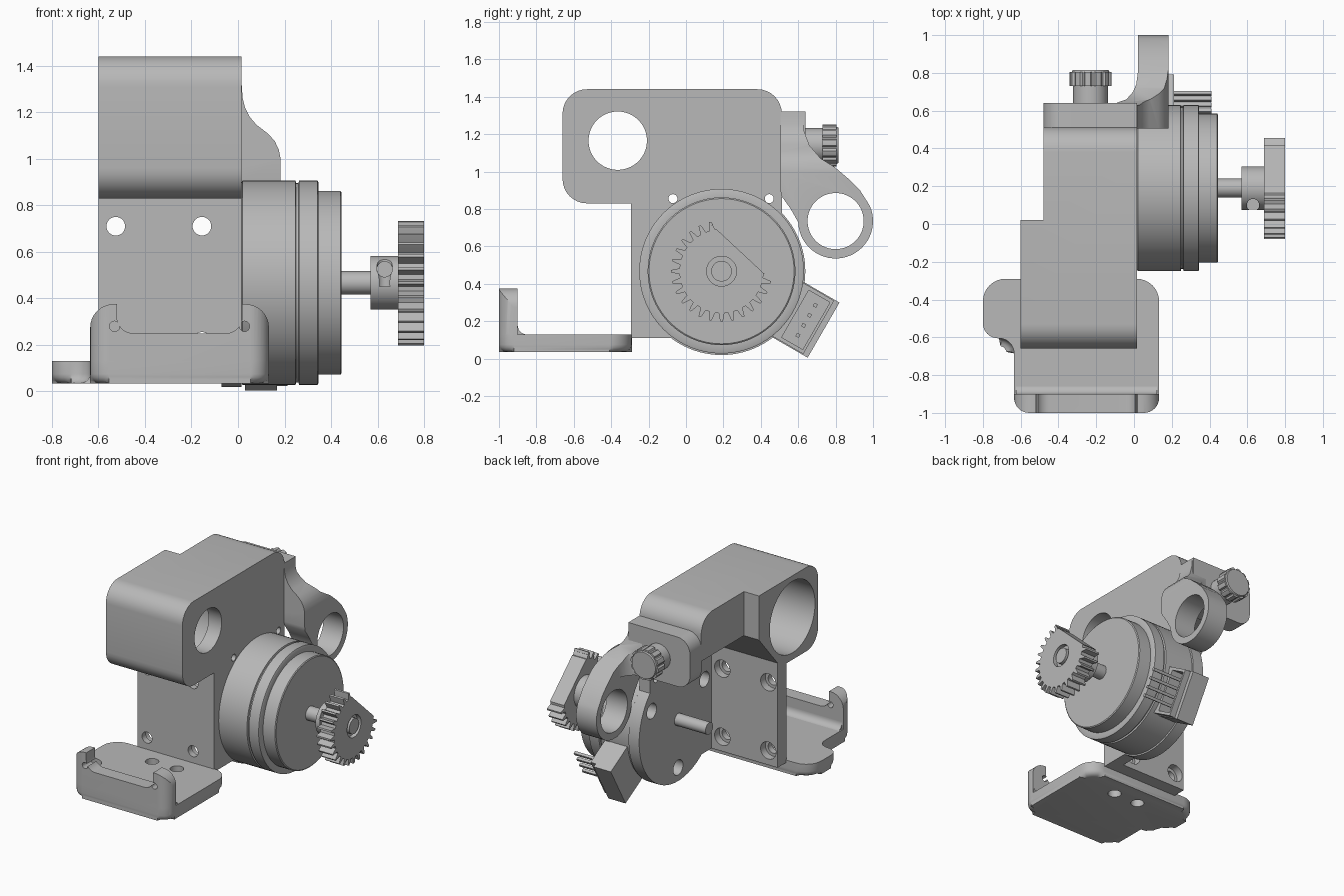
import bpy, bmesh
from math import sin, cos, pi, radians
from mathutils import Vector

old = bpy.data.objects.get("Cube")
if old:
    bpy.data.objects.remove(old, do_unlink=True)

grey = bpy.data.materials.new("machine grey")
grey.use_nodes = True
grey.diffuse_color = (0.48, 0.48, 0.48, 1)
bsdf = next(n for n in grey.node_tree.nodes if n.type == "BSDF_PRINCIPLED")
bsdf.inputs["Base Color"].default_value = (0.48, 0.48, 0.48, 1)
parts = []


def place(axis, a, b, t):
    return {"x": (t, a, b), "y": (a, t, b), "z": (a, b, t)}[axis]


def finish(name, bm):
    bmesh.ops.recalc_face_normals(bm, faces=bm.faces)
    mesh = bpy.data.meshes.new(name)
    bm.to_mesh(mesh)
    bm.free()
    mesh.materials.append(grey)
    obj = bpy.data.objects.new(name, mesh)
    bpy.context.collection.objects.link(obj)
    parts.append(obj)
    return obj


def prism(name, axis, pts, lo, hi, bottom_bevel=0):
    """Extrude a 2D outline along an axis."""
    bm = bmesh.new()
    ends = [[bm.verts.new(place(axis, a, b, t)) for a, b in pts] for t in (lo, hi)]
    n = len(pts)
    base = bm.faces.new(ends[0])
    bm.faces.new(ends[1])
    for i in range(n):
        j = (i + 1) % n
        bm.faces.new((ends[0][i], ends[0][j], ends[1][j], ends[1][i]))
    if bottom_bevel:
        bmesh.ops.bevel(bm, geom=list(base.edges), offset=bottom_bevel,
                        segments=4, profile=0.5, affect="EDGES")
    return finish(name, bm)


def lathe(name, axis, centre, profile, n=64):
    """Revolve (position, radius) pairs around an axis."""
    bm = bmesh.new()
    rings = [[bm.verts.new(place(axis, centre[0] + r * cos(2 * pi * i / n),
                                 centre[1] + r * sin(2 * pi * i / n), t))
              for i in range(n)] for t, r in profile]
    for r0, r1 in zip(rings, rings[1:]):
        for i in range(n):
            j = (i + 1) % n
            bm.faces.new((r0[i], r0[j], r1[j], r1[i]))
    bm.faces.new(rings[0])
    bm.faces.new(rings[-1])
    return finish(name, bm)


def rod(axis, centre, r, lo, hi, name="rod", n=40):
    return lathe(name, axis, centre, [(lo, r), (hi, r)], n)


def box_pts(a0, a1, b0, b1):
    return [(a0, b0), (a1, b0), (a1, b1), (a0, b1)]


def rounded(corners, steps=8):
    """Outline with each (a, b, radius) corner eased into a quarter circle."""
    out = []
    for i, (a, b, r) in enumerate(corners):
        p = Vector((a, b))
        if not r:
            out.append((a, b))
            continue
        d0 = (Vector(corners[i - 1][:2]) - p).normalized()
        d1 = (Vector(corners[(i + 1) % len(corners)][:2]) - p).normalized()
        for k in range(steps + 1):
            t = k / steps * pi / 2
            q = p + d0 * r * (1 - sin(t)) + d1 * r * (1 - cos(t))
            out.append((q.x, q.y))
    return out


def combine(target, tool, op="DIFFERENCE"):
    mod = target.modifiers.new("join", "BOOLEAN")
    mod.operation, mod.object, mod.solver = op, tool, "EXACT"
    bpy.context.view_layer.objects.active = target
    bpy.ops.object.modifier_apply(modifier=mod.name)
    parts.remove(tool)
    bpy.data.objects.remove(tool, do_unlink=True)


# Bracket: upper housing, front plate, motor plate and rear tab
FACE = .015
body = prism("bracket_body", "x", rounded([(-.66, .83, .13), (.512, .83, 0),
             (.512, 1.44, .13), (-.66, 1.44, .13)]), -.6, FACE)
combine(body, prism("step", "z", box_pts(-.8, -.48, .02, .8), .5, 1.6))
combine(body, prism("underside", "x", [(-.195, .7), (.7, .7), (.7, 1.12), (.02, 1.12),
                                       (-.195, .87)], -.8, -.07))
combine(body, prism("front", "y", box_pts(-.6, FACE, .11, .9), -.295, -.195), "UNION")
combine(body, prism("web", "x", [(-.295, .11), (.19, .11), (.512, .5), (.512, .9),
                                 (-.295, .9)], -.07, FACE), "UNION")
MOTOR = (.19, .467)
combine(body, rod("x", MOTOR, .448, -.07, FACE, n=96), "UNION")
combine(body, prism("tab", "y", rounded([(-.48, .96, .1), (FACE, .96, 0), (FACE, 1.32, 0),
                                         (-.48, 1.32, .1)]), .505, .64), "UNION")
# Bracket openings
combine(body, rod("x", (-.365, 1.165), .156, -.7, .1, n=64))
combine(body, rod("x", (-.365, 1.14), .26, -.7, -.09, n=64))
for y in (-.07, .445):
    combine(body, rod("x", (y, .855), .024, -.2, .1, n=24))
for x in (-.525, -.155):
    for z in (.71, .215):
        combine(body, rod("y", (x, z), .04, -.4, -.1))
        combine(body, rod("y", (x, z), .062, -.25, -.1))
for ang in (30, 150, 270):
    c = (MOTOR[0] + .35 * cos(radians(ang)), MOTOR[1] + .35 * sin(radians(ang)))
    combine(body, rod("x", c, .055, -.2, .005))

# Idler arm with ring end
RING = (.8, .735)
arc = [(RING[0] + .2 * cos(radians(a)), RING[1] + .2 * sin(radians(a)))
       for a in range(25, -181, -7)]
arm = prism("idler_arm", "x", [(.505, 1.32), (.63, 1.32), (.63, 1.22), (.66, 1.14), (.72, 1.07),
            (.8, 1.02), (.87, .96), (.93, .9)] + arc + [(.56, .8), (.51, .87), (.505, .9)], -.1, .183)
combine(arm, prism("s", "y", [(-.2, .4), (.183, .4), (.183, 1), (.175, 1.04), (.158, 1.075),
        (.13, 1.107), (.08, 1.145), (.05, 1.18), (.03, 1.22), (.02, 1.26), (.015, 1.33),
        (-.2, 1.33)], .3, 1.2), "INTERSECT")
combine(arm, prism("f", "z", [(-.11, .4), (.19, .4), (.19, 1.1), (.02, 1.1), (.02, .8),
        (.012, .74), (-.005, .7), (-.04, .66), (-.11, .635)], .3, 1.5), "INTERSECT")
combine(arm, prism("under", "y", box_pts(-.3, .016, .4, .96), .3, 1.2))
combine(arm, rod("x", RING, .15, -.3, .4, n=64))

# Thumb screw on the tab
KNOB = (-.23, 1.14)
lathe("screw_neck", "y", KNOB, [(.6, .092), (.74, .092)])
knurl = []
for i in range(72):
    r = .112 if i % 6 < 4 else .102
    knurl.append((KNOB[0] + r * cos(i * pi / 36), KNOB[1] + r * sin(i * pi / 36)))
prism("screw_knob", "y", knurl, .73, .805)
lathe("screw_cap", "y", KNOB, [(.8, .102), (.815, .095)])

# Motor
lathe("motor_body", "x", MOTOR, [(.015, .43), (.02, .44), (.247, .44), (.25, .428),
      (.26, .428), (.263, .44), (.341, .44), (.345, .432), (.345, .395), (.44, .395),
      (.445, .388)], 96)
rod("x", MOTOR, .05, .42, .6, "front_shaft")
rod("x", MOTOR, .043, -.32, .02, "rear_shaft")

# Sector gear with hub and set screw holes
hub = rod("x", MOTOR, .115, .57, .69, "gear_hub", 64)
combine(hub, rod("y", (.63, .525), .033, -.1, .19, n=24))
combine(hub, rod("z", (.63, .1), .033, .45, .7, n=24))
teeth = 28
outline = []
for i in range(teeth):
    for f, r in ((-.3, .225), (-.17, .255), (-.1, .27), (.1, .27), (.17, .255), (.3, .225)):
        a = 2 * pi * (i + f) / teeth
        outline.append((MOTOR[0] + r * cos(a), MOTOR[1] + r * sin(a)))
gear = prism("sector_gear", "x", outline, .687, .8)
combine(gear, prism("flat", "x", [(.14, .713), (.43, .443), (.8, .5), (.5, 1)], .6, .9))
combine(gear, rod("x", MOTOR, .08, .77, .9))
rod("x", MOTOR, .055, .68, .8, "gear_shaft_end")

# Front tray: side lobe flows into the tray edge through an S curve
plan = rounded([(-.635, -1, .08), (.133, -1, .08), (.133, -.29, .12), (-.8, -.29, .12),
                (-.8, -.605, .08), (-.635, -.605, .08)])
tray = prism("tray_base", "z", plan, .035, .13, .04)
for x in (-.39, -.19):
    combine(tray, rod("z", (x, -.43), .045, 0, .3))
lip = prism("tray_lip", "y", rounded([(-.635, .08, 0), (.133, .08, 0), (.133, .375, .1),
            (.018, .375, 0), (.018, .25, .07), (-.52, .25, .07), (-.52, .375, 0),
            (-.635, .375, .1)]), -1, -.9)
combine(lip, prism("corner", "z", plan, 0, .6), "INTERSECT")
for x in (-.53, .028):
    combine(lip, rod("y", (x, .28), .022, -1.1, -.8, n=24))
prism("tray_fillet", "x", rounded([(-.92, .12, 0), (-.84, .12, 0), (-.84, .129, 0),
      (-.9, .129, .05), (-.9, .2, 0), (-.92, .2, 0)]), -.625, .123)


# Motor connector: a box angled outward, with a raised collar, recess and four pins
def tilted(r0, r1, t0, t1):
    return [(MOTOR[0] + r * cos(pi / 6) + t * .5, MOTOR[1] - r * .5 + t * cos(pi / 6))
            for r, t in ((r0, t0), (r1, t0), (r1, t1), (r0, t1))]


plug = prism("connector_box", "x", tilted(.41, .63, -.17, .17), .03, .168)
combine(plug, prism("collar", "x", tilted(.41, .6, -.165, .165), .1, .213), "UNION")
combine(plug, prism("recess", "x", tilted(.455, .585, -.145, .145), .07, .3))
for i in range(4):
    t = (i - 1.5) * .062
    prism("connector_pin", "x", tilted(.515, .535, t - .01, t + .01), .06, .41)

# Smooth curved surfaces while keeping crisp edges
bpy.ops.object.select_all(action="DESELECT")
for obj in parts:
    obj.select_set(True)
bpy.context.view_layer.objects.active = body
bpy.ops.object.shade_smooth_by_angle(angle=radians(30))
